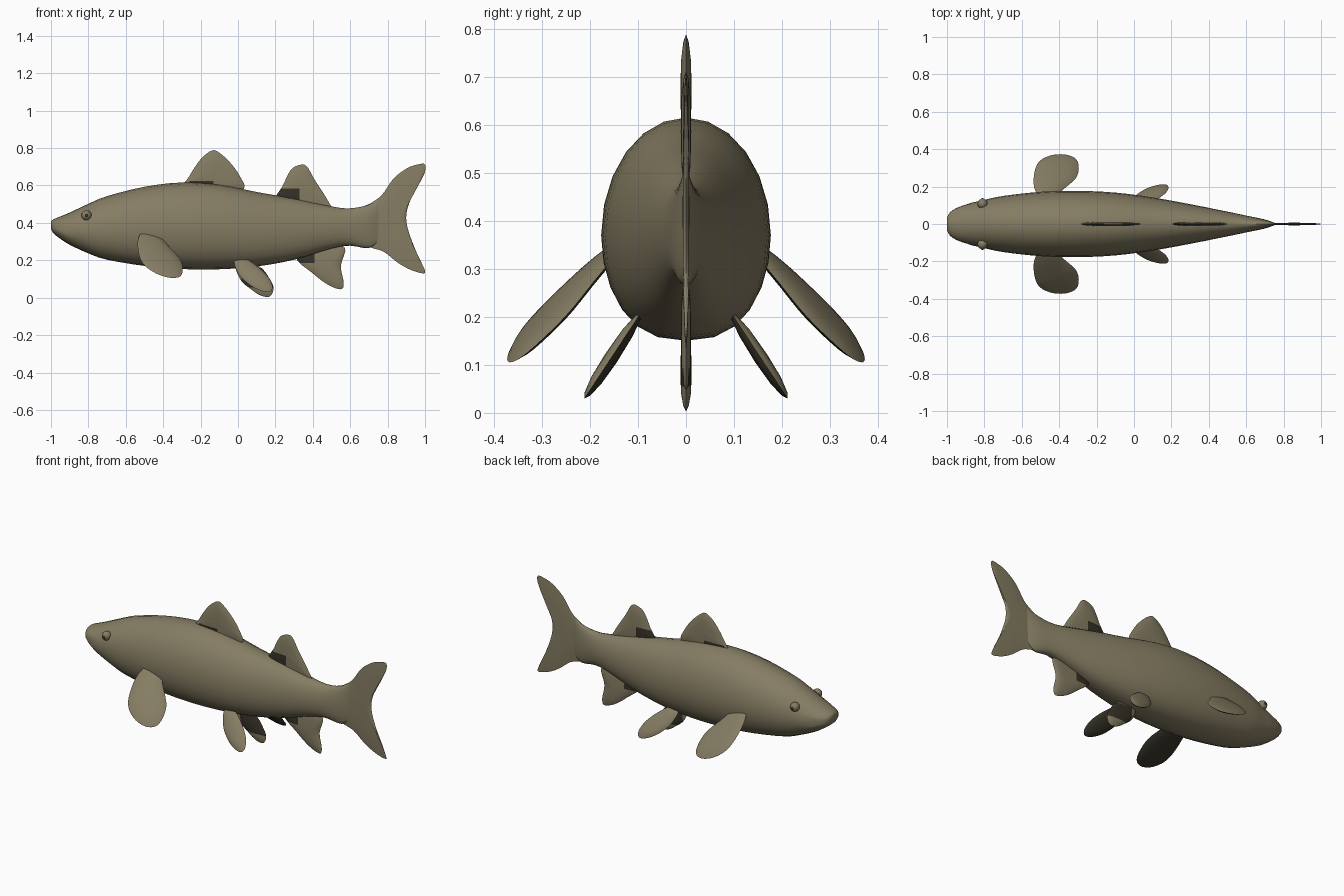
import bpy
import bmesh
from math import sin, cos, pi
from mathutils import Vector

if "Cube" in bpy.data.objects:
    bpy.data.objects.remove(bpy.data.objects["Cube"], do_unlink=True)


def make_material(name, colour):
    material = bpy.data.materials.new(name)
    material.use_nodes = True
    material.diffuse_color = colour
    bsdf = material.node_tree.nodes["Principled BSDF"]
    bsdf.inputs["Base Color"].default_value = colour
    bsdf.inputs["Roughness"].default_value = 0.7
    return material


# Olive skin, and a dark tone for fin roots, fin undersides and pupils
materials = [make_material("olive skin", (0.235, 0.203, 0.124, 1)),
             make_material("dark olive", (0.035, 0.031, 0.02, 1))]
DARK = 1


def finish(name, bm, angle):
    """Turn a bmesh into a smooth-shaded object with both materials."""
    mesh = bpy.data.meshes.new(name)
    bm.to_mesh(mesh)
    bm.free()
    for material in materials:
        mesh.materials.append(material)
    obj = bpy.data.objects.new(name, mesh)
    bpy.context.collection.objects.link(obj)
    bpy.ops.object.select_all(action="DESELECT")
    obj.select_set(True)
    bpy.context.view_layer.objects.active = obj
    bpy.ops.object.shade_smooth_by_angle(angle=angle)


def spline(points, steps, closed):
    """Catmull-Rom interpolation through points of any dimension."""
    pts = [Vector(p) for p in points]
    count = len(pts)
    result = []
    for i in range(count if closed else count - 1):
        if closed:
            a, b, c, d = (pts[(i + k) % count] for k in (-1, 0, 1, 2))
        else:
            a, b = pts[max(i - 1, 0)], pts[i]
            c, d = pts[i + 1], pts[min(i + 2, count - 1)]
        for s in range(steps):
            t = s / steps
            result.append(0.5 * (2 * b + (c - a) * t
                                 + (2 * a - 5 * b + 4 * c - d) * t * t
                                 + (3 * b - a - 3 * c + d) * t * t * t))
    if not closed:
        result.append(pts[-1])
    return result


def bridge(bm, ring_a, ring_b):
    count = len(ring_a)
    for i in range(count):
        j = (i + 1) % count
        bm.faces.new((ring_a[i], ring_a[j], ring_b[j], ring_b[i]))


# Body: elliptical rings, with the mouth creased into the snout
def build_body():
    # upper outline, lower outline and half width along the length
    stations = [(-1, .408, .368, .035), (-.985, .42, .342, .063),
                (-.95, .434, .315, .087), (-.9, .455, .283, .106),
                (-.8, .502, .237, .129), (-.7, .543, .203, .15),
                (-.5, .593, .17, .172), (-.3, .616, .153, .177),
                (-.1, .605, .152, .168), (.1, .565, .167, .142),
                (.3, .53, .203, .106), (.5, .488, .262, .066),
                (.6, .478, .278, .045), (.7, .497, .265, .024),
                (.76, .53, .31, .003)]
    sides = 24
    bm = bmesh.new()
    rings = []
    for x, top, bottom, width in spline(stations, 3, False):
        middle = bottom + 0.47 * (top - bottom)
        ring = []
        for i in range(sides):
            a = 2 * pi * i / sides
            side, up = cos(a), sin(a)
            if up >= 0:
                z = middle + up * (top - middle)
            else:
                z = middle + up * (middle - bottom)
                side = abs(side) ** 0.8 * (1 if side > 0 else -1)
            crease = 0.94 if x < -0.89 and i in (0, sides // 2) else 1.0
            ring.append(bm.verts.new((x, width * side * crease, z)))
        if rings:
            bridge(bm, rings[-1], ring)
        rings.append(ring)
    bm.faces.new(rings[0])
    bm.faces.new(rings[-1])
    bmesh.ops.recalc_face_normals(bm, faces=bm.faces)
    finish("body", bm, pi / 4)


# Fins: a closed outline, thickened like a lens towards its middle
def fin_mesh(outline, thickness, place, normal):
    bm = bmesh.new()
    rim = spline(outline, 4, True)
    centre = sum(rim, Vector((0, 0))) / len(rim)
    offset = Vector(normal).normalized() * thickness
    edge = [bm.verts.new(place(*p)) for p in rim]
    for sign in (-1, 1):
        last = edge
        for inset, lift in ((0.88, 0.45), (0.55, 0.85)):
            ring = [bm.verts.new(place(*centre.lerp(p, inset)) + offset * sign * lift)
                    for p in rim]
            bridge(bm, last, ring)
            last = ring
        hub = bm.verts.new(place(*centre) + offset * sign)
        for i in range(len(last)):
            bm.faces.new((last[i], last[(i + 1) % len(last)], hub))
    bmesh.ops.recalc_face_normals(bm, faces=bm.faces)
    return bm


def paint_patch(bm, x_min, x_max, z_min, z_max):
    """Cut a box-shaped patch into a fin and colour it dark."""
    for point, normal in (((x_min, 0, 0), (1, 0, 0)), ((x_max, 0, 0), (1, 0, 0)),
                          ((0, 0, z_min), (0, 0, 1)), ((0, 0, z_max), (0, 0, 1))):
        geometry = bm.verts[:] + bm.edges[:] + bm.faces[:]
        bmesh.ops.bisect_plane(bm, geom=geometry, plane_co=point, plane_no=normal)
    for face in bm.faces:
        c = face.calc_center_median()
        if x_min < c.x < x_max and z_min < c.z < z_max:
            face.material_index = DARK


def midline(x, z):
    return Vector((x, 0, z))


build_body()

# Midline fins: half thickness, dark patch bounds, outline
middle_fins = {
    "front_dorsal_fin": (.012, (-.26, -.13, .54, .625), [
        (-.28, .59), (-.26, .65), (-.2, .74), (-.14, .787), (-.1, .775),
        (-.04, .72), (.01, .65), (.03, .58), (-.1, .55)]),
    "rear_dorsal_fin": (.011, (.19, .33, .45, .585), [
        (.2, .51), (.24, .6), (.28, .68), (.32, .707), (.365, .705),
        (.41, .63), (.48, .52), (.49, .47), (.34, .46)]),
    "anal_fin": (.011, (.3, .41, .185, .3), [
        (.31, .22), (.4, .13), (.48, .07), (.55, .045), (.565, .08),
        (.55, .17), (.57, .27), (.45, .29)]),
    "belly_fin": (.012, (.02, .2, .055, .16), [
        (-.01, .19), (.01, .1), (.07, .045), (.12, .012), (.17, .006),
        (.19, .05), (.17, .1), (.11, .17)]),
    "tail_fin": (.007, None, [
        (.64, .46), (.71, .505), (.77, .55), (.83, .635), (.9, .69),
        (.96, .712), (1, .712), (.995, .66), (.94, .56), (.907, .48),
        (.9, .41), (.92, .33), (.96, .23), (.998, .15), (.99, .13),
        (.92, .15), (.85, .19), (.78, .245), (.71, .268), (.64, .3)]),
}
for fin_name, (half, patch, shape) in middle_fins.items():
    fin = fin_mesh(shape, half, midline, (0, 1, 0))
    if patch:
        paint_patch(fin, *patch)
    finish(fin_name, fin, pi / 3)

# Paired fins: outline as (x, reach), splayed outward and down
pectoral = [(-.5, -.1), (-.535, .2), (-.53, .6), (-.5, .86), (-.43, 1),
            (-.35, .99), (-.3, .82), (-.305, .45), (-.37, .15), (-.43, -.1)]
pelvic = [(-.02, 0), (0, .4), (.05, .72), (.11, .93), (.165, 1),
          (.185, .85), (.165, .55), (.11, .22), (.04, -.05)]

for side, label in ((1, "left"), (-1, "right")):
    def pectoral_place(x, reach):
        return Vector((x, side * (.16 + .21 * reach),
                       .318 - .195 * reach - .28 * (x + .42)))

    def pelvic_place(x, reach):
        return Vector((x, side * (.1 + .112 * reach), .2 - .17 * reach))

    for kind, outline, half, place, normal in (
            ("pectoral", pectoral, .016, pectoral_place, (.26, side * .7, .7)),
            ("pelvic", pelvic, .015, pelvic_place, (0, side * .83, .55))):
        fin = fin_mesh(outline, half, place, normal)
        # dark undersides
        for face in fin.faces:
            if face.normal.dot(Vector(normal)) < 0:
                face.material_index = DARK
        finish(kind + "_fin_" + label, fin, pi / 3)

    # Eye: a ball with a small raised dark pupil
    bm = bmesh.new()
    for radius, out, index in ((.027, .108, 0), (.011, .127, DARK)):
        ball = bmesh.ops.create_uvsphere(bm, u_segments=16, v_segments=10,
                                         radius=radius)
        bmesh.ops.translate(bm, verts=ball["verts"],
                            vec=(-.81, side * out, .44))
        for face in {f for v in ball["verts"] for f in v.link_faces}:
            face.material_index = index
    finish("eye_" + label, bm, pi / 4)
